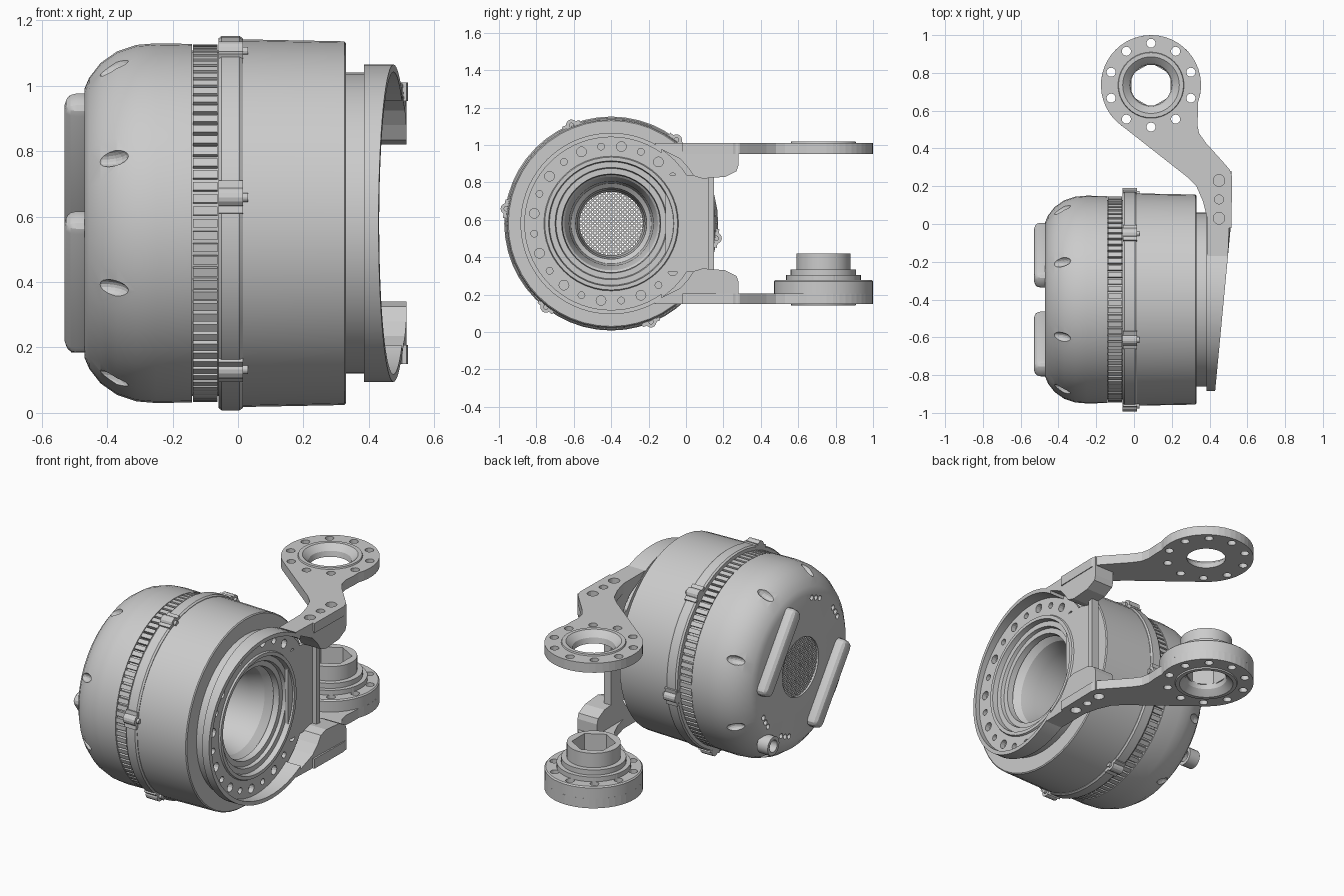
import bpy, bmesh
from math import sin, cos, pi, radians
from mathutils import Vector, Matrix

if "Cube" in bpy.data.objects:
    bpy.data.objects.remove(bpy.data.objects["Cube"], do_unlink=True)

grey = bpy.data.materials.new("machined_grey")
grey.use_nodes = True
grey.diffuse_color = (0.6, 0.6, 0.6, 1)
grey.node_tree.nodes["Principled BSDF"].inputs["Base Color"].default_value = (0.6, 0.6, 0.6, 1)

CY, CZ = -0.4, 0.58          # motor axis, running along x
HX, HY = 0.09, 0.735         # arm head axis, running along z


def finish(name, bm, smooth=False):
    bmesh.ops.recalc_face_normals(bm, faces=bm.faces)
    me = bpy.data.meshes.new(name)
    bm.to_mesh(me)
    bm.free()
    me.materials.append(grey)
    ob = bpy.data.objects.new(name, me)
    bpy.context.collection.objects.link(ob)
    if smooth:
        bpy.ops.object.select_all(action='DESELECT')
        ob.select_set(True)
        bpy.context.view_layer.objects.active = ob
        bpy.ops.object.shade_smooth_by_angle(angle=radians(25))
    return ob


def motor(x, r, a):
    return Vector((x, CY + r * cos(a), CZ + r * sin(a)))


def head(z, r, a):
    return Vector((HX + r * cos(a), HY + r * sin(a), z))


def lathe(bm, profile, place, segs=48):
    """Revolve a closed (along, radius) profile."""
    rings = [[bm.verts.new(place(p, r, 2 * pi * i / segs)) for p, r in profile] for i in range(segs)]
    n = len(profile)
    for i in range(segs):
        a, b = rings[i], rings[(i + 1) % segs]
        for j in range(n):
            bm.faces.new((a[j], a[(j + 1) % n], b[(j + 1) % n], b[j]))


def turned(name, profile, place=motor, segs=48, smooth=True):
    bm = bmesh.new()
    lathe(bm, profile, place, segs)
    return finish(name, bm, smooth)


def prism(bm, points, lo, hi, place):
    """Extrude a closed outline between two levels."""
    a = [bm.verts.new(place(p, q, lo)) for p, q in points]
    b = [bm.verts.new(place(p, q, hi)) for p, q in points]
    bm.faces.new(a)
    bm.faces.new(b)
    for i in range(len(a)):
        j = (i + 1) % len(a)
        bm.faces.new((a[i], a[j], b[j], b[i]))


def box(bm, mat, size):
    bmesh.ops.create_cube(bm, size=1, matrix=mat @ Matrix.Diagonal((*size, 1)))


def rod(bm, centre, r, length, along_x=False, segs=14):
    m = Matrix.Translation(centre)
    if along_x:
        m = m @ Matrix.Rotation(pi / 2, 4, 'Y')
    bmesh.ops.create_cone(bm, cap_ends=True, segments=segs, radius1=r, radius2=r, depth=length, matrix=m)


def cut(ob, bm):
    cutter = finish(ob.name + "_cutter", bm)
    cutter.hide_render = True
    mod = ob.modifiers.new("cut", 'BOOLEAN')
    mod.object, mod.operation, mod.solver = cutter, 'DIFFERENCE', 'EXACT'
    bpy.context.view_layer.objects.active = ob
    bpy.ops.object.modifier_apply(modifier="cut")
    bpy.data.objects.remove(cutter, do_unlink=True)


# Rounded rear cap with shoulder slots and vent holes
cap = turned("rear_cap", [(-0.47, 0.17), (-0.47, 0.41), (-0.455, 0.445), (-0.42, 0.49), (-0.37, 0.525),
                          (-0.31, 0.545), (-0.25, 0.55), (-0.14, 0.548), (-0.14, 0.2), (-0.4, 0.17)])
bm = bmesh.new()
for i in range(8):
    a = pi / 8 + i * pi / 4
    m = Matrix.Translation(motor(-0.39, 0.53, a)) @ Matrix.Rotation(a, 4, 'X') @ Matrix.Rotation(0.45, 4, 'Z')
    bmesh.ops.create_uvsphere(bm, u_segments=16, v_segments=10, radius=1,
                              matrix=m @ Matrix.Diagonal((0.06, 0.04, 0.028, 1)))
for base in (112, 148, 292, 328):
    for d in (-6, 0, 6):
        rod(bm, motor(-0.47, 0.385, radians(base + d)), 0.015, 0.06, True)
cut(cap, bm)

# Two grips on the cap face, each a bevelled bar
for name, s in (("upper_grip", 1), ("lower_grip", -1)):
    bm = bmesh.new()
    c = Vector((-0.48, CY + s * 0.235, CZ + s * 0.18))
    box(bm, Matrix.Translation(c) @ Matrix.Rotation(radians(36), 4, 'X'), (0.1, 0.095, 0.5))
    bmesh.ops.bevel(bm, geom=bm.edges[:], offset=0.035, segments=3, affect='EDGES', profile=0.5)
    finish(name, bm, True)

# Cable connector
turned("cable_connector", [(-0.44, 0.055), (-0.51, 0.055), (-0.51, 0.035), (-0.44, 0.035)],
       lambda x, r, a: Vector((x, -0.09 + r * cos(a), 0.24 + r * sin(a))), 20)

# Round grille of crossed bars
bm = bmesh.new()
R = 0.17
for k in range(-9, 10):
    off = k * 0.0175
    half = (R * R - off * off) ** 0.5
    for t in (pi / 4, -pi / 4):
        m = Matrix.Translation((-0.455, CY, CZ)) @ Matrix.Rotation(t, 4, 'X') @ Matrix.Translation((0, off, 0))
        box(bm, m, (0.008, 0.008, 2 * half))
finish("grille", bm)

# Knurled band
turned("knurl_core", [(-0.145, 0.528), (-0.055, 0.528), (-0.055, 0.25), (-0.145, 0.25)])
bm = bmesh.new()
for i in range(90):
    a = 2 * pi * i / 90
    box(bm, Matrix.Translation(motor(-0.1, 0.533, a)) @ Matrix.Rotation(a, 4, 'X'), (0.074, 0.026, 0.026))
finish("knurl_teeth", bm)

# Clamp ring with bolt lugs
turned("clamp_ring", [(-0.06, 0.25), (-0.06, 0.565), (-0.05, 0.572), (0.005, 0.572), (0.015, 0.565), (0.015, 0.25)])
bm = bmesh.new()
for i in range(6):
    a = radians(52 + 60 * i)
    rod(bm, motor(-0.022, 0.567, a), 0.03, 0.076, True)
    rod(bm, motor(0.02, 0.567, a), 0.014, 0.02, True)
    box(bm, Matrix.Translation(motor(-0.022, 0.555, a)) @ Matrix.Rotation(a, 4, 'X'), (0.074, 0.045, 0.1))
finish("clamp_lugs", bm)

# Main housing with stepped bore
turned("main_housing", [(0.015, 0.562), (0.325, 0.556), (0.33, 0.55), (0.33, 0.3), (0.28, 0.25), (0.2, 0.225),
                        (0.0, 0.215), (-0.02, 0.19), (-0.25, 0.18), (-0.25, 0.21), (-0.06, 0.25), (0.015, 0.25)])

# Flange neck and bolted floor
flange = turned("bolt_flange", [(0.33, 0.46), (0.385, 0.46), (0.385, 0.48), (0.405, 0.48), (0.405, 0.36),
                                (0.415, 0.355), (0.415, 0.335), (0.385, 0.33), (0.385, 0.3), (0.365, 0.295),
                                (0.365, 0.265), (0.33, 0.26)])
bm = bmesh.new()
for i in range(24):
    rod(bm, motor(0.405, 0.415, 2 * pi * (i + 0.5) / 24), 0.026 if i % 2 else 0.018, 0.06, True)
cut(flange, bm)


def rim_x(y):
    return min(0.515, 0.43 + (y + 0.88) * 0.095)


# Sloping rim wall, open on the arm side
bm = bmesh.new()
lathe(bm, [(0.385, 0.485), (0.5, 0.485), (0.5, 0.462), (0.385, 0.462)], motor, 72)
for v in bm.verts:
    if v.co.x > 0.45:
        v.co.x = rim_x(v.co.y)
cutres = bmesh.ops.bisect_plane(bm, geom=bm.verts[:] + bm.edges[:] + bm.faces[:], plane_co=(0, -0.13, 0),
                                plane_no=(0, 1, 0), clear_outer=True)
bmesh.ops.holes_fill(bm, edges=[e for e in bm.edges if e.is_boundary])
finish("flange_rim", bm, True)

# Web plate joining the two arms
bm = bmesh.new()
box(bm, Matrix.Translation((0.395, 0.02, CZ)), (0.02, 0.26, 0.52))
box(bm, Matrix.Translation((0.408, 0.135, CZ)), (0.046, 0.03, 0.52))
finish("bracket_web", bm)

# Arm outline: foot, neck, then the round head
outline = [(0.39, 0.02), (0.42, -0.02), (0.515, -0.02), (0.52, 0.25), (0.505, 0.29), (0.47, 0.33),
           (0.38, 0.43), (0.345, 0.48), (0.335, 0.53), (0.34, 0.6)]
outline += [(HX + 0.265 * cos(a), HY + 0.265 * sin(a)) for a in (radians(-20 + 248 * i / 32) for i in range(33))]
outline += [(0.28, 0.25), (0.33, 0.2), (0.365, 0.12)]
gusset = [(-0.17, 0.43), (0.28, 0.43), (0.28, 0.31), (0.27, 0.28), (0.21, 0.25), (0.09, 0.24),
          (0.04, 0.255), (0.01, 0.3), (-0.03, 0.345), (-0.13, 0.395)]

for side, s in (("upper", 1), ("lower", -1)):
    def z_at(h):
        return CZ + s * h

    bm = bmesh.new()
    prism(bm, outline, z_at(0.373), z_at(0.43), lambda x, y, z: Vector((x, y, z)))
    arm = finish(side + "_arm", bm)

    # Foot block blending the arm into the flange
    bm = bmesh.new()
    prism(bm, gusset, 0.387, 0.515, lambda y, h, x: Vector((min(x, rim_x(y)), y, z_at(h))))
    foot = finish(side + "_arm_foot", bm)

    parts = [arm, foot]
    if s < 0:
        # Stepped output hub with a six-sided socket
        hub = turned("output_hub", [(0.2, 0.265), (0.27, 0.265), (0.277, 0.258), (0.277, 0.2), (0.305, 0.2),
                                    (0.305, 0.175), (0.335, 0.175), (0.335, 0.145), (0.42, 0.145),
                                    (0.42, 0.08), (0.2, 0.08)], head, 40)
        parts.append(hub)
        bm = bmesh.new()
        rod(bm, (HX, HY, 0.32), 0.118, 0.4, segs=6)
        cut(hub, bm)

    for ob in parts:
        bm = bmesh.new()
        if ob is arm:
            rod(bm, (HX, HY, z_at(0.4)), 0.165, 0.2, segs=40)
        if ob is not foot:
            for i in range(10):
                rod(bm, head(z_at(0.35), 0.222, pi / 2 + 2 * pi * i / 10), 0.024, 0.25)
        if ob is not parts[-1] or ob is foot:
            for y in (0.03, 0.13, 0.23):
                rod(bm, (0.45, y, z_at(0.42)), 0.024 if y == 0.13 else 0.031, 0.12)
        cut(ob, bm)

    # Bevelled ring in the arm head
    turned(side + "_head_ring", [(z_at(h), r) for h, r in
                                 ((0.373, 0.17), (0.43, 0.175), (0.438, 0.172), (0.438, 0.15),
                                  (0.425, 0.135), (0.405, 0.115), (0.373, 0.108))], head, 40)
